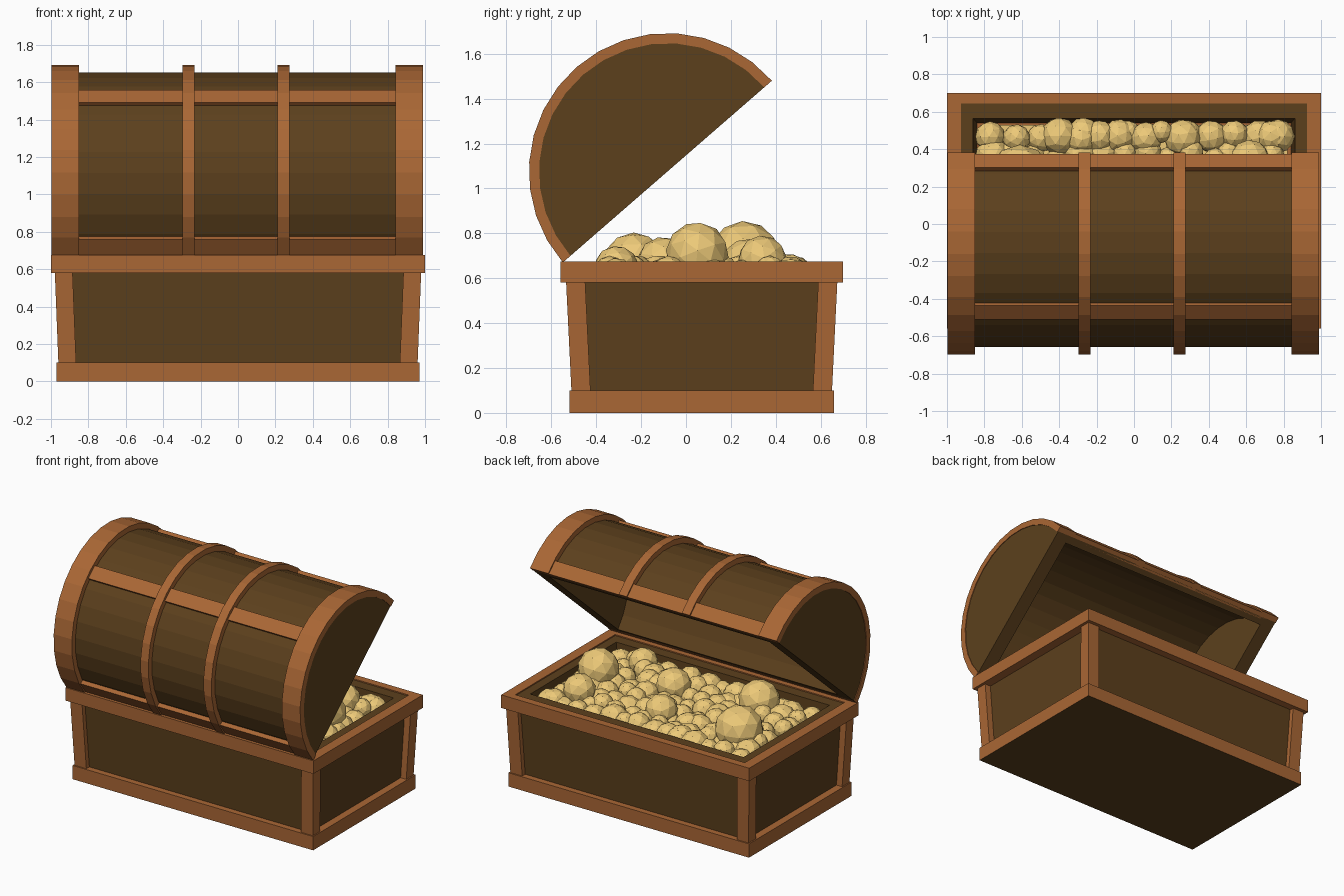
import bpy, bmesh, math, random
from mathutils import Matrix

if "Cube" in bpy.data.objects:
    bpy.data.objects.remove(bpy.data.objects["Cube"])

random.seed(4)
YC = 0.07                      # middle of the box in y
CY, CZ = -0.083, 1.075         # lid arc centre
A0, A1 = 41, 221               # lid arc from opening edge to hinge edge


def material(name, rgb):
    m = bpy.data.materials.new(name)
    m.diffuse_color = (*rgb, 1)
    m.use_nodes = True
    m.node_tree.nodes["Principled BSDF"].inputs["Base Color"].default_value = m.diffuse_color
    return m


TRIM = material("light_wood", (0.40, 0.135, 0.035))
DARK = material("dark_wood", (0.107, 0.051, 0.012))
GOLD = material("gold", (0.85, 0.59, 0.19))


def finish(name, bm, *mats):
    bmesh.ops.recalc_face_normals(bm, faces=bm.faces)
    me = bpy.data.meshes.new(name)
    bm.to_mesh(me)
    bm.free()
    for m in mats:
        me.materials.append(m)
    ob = bpy.data.objects.new(name, me)
    bpy.context.collection.objects.link(ob)
    return ob


def prism(bm, a, b):
    """Solid between two matching loops of points."""
    va, vb = [bm.verts.new(p) for p in a], [bm.verts.new(p) for p in b]
    n = len(va)
    for i in range(n):
        j = (i + 1) % n
        bm.faces.new((va[i], va[j], vb[j], vb[i]))
    return bm.faces.new(va), bm.faces.new(vb)


def rect(x0, x1, y0, y1, z):
    return [(x0, YC + y0, z), (x1, YC + y0, z), (x1, YC + y1, z), (x0, YC + y1, z)]


def centred(hx, hy, z):
    return rect(-hx, hx, -hy, hy, z)


def frame(name, loops, mat):
    """Closed ring skinned through rectangles (half x, half y, z)."""
    bm = bmesh.new()
    rings = [[bm.verts.new(p) for p in centred(*l)] for l in loops]
    for k, r in enumerate(rings):
        s = rings[(k + 1) % len(rings)]
        for i in range(4):
            j = (i + 1) % 4
            bm.faces.new((r[i], r[j], s[j], s[i]))
    return finish(name, bm, mat)


def arc(r, a0, a1, n):
    angles = [math.radians(a0 + (a1 - a0) * i / n) for i in range(n + 1)]
    return [(CY + r * math.cos(a), CZ + r * math.sin(a)) for a in angles]


def sector(name, x0, x1, r0, r1, mat, a0=A0, a1=A1, n=16):
    """Curved slab (or half disc when r0 is 0) running along x."""
    bm = bmesh.new()
    if r0 == 0:
        o = arc(r1, a0, a1, n)
        prism(bm, [(x0, *p) for p in o], [(x1, *p) for p in o])
    else:
        inner, outer = arc(r0, a0, a1, n), arc(r1, a0, a1, n)
        rows = [[bm.verts.new((x, *p)) for x, p in
                 ((x0, i), (x1, i), (x1, o), (x0, o))] for i, o in zip(inner, outer)]
        for r, s in zip(rows, rows[1:]):
            for i in range(4):
                j = (i + 1) % 4
                bm.faces.new((r[i], r[j], s[j], s[i]))
        bm.faces.new(rows[0])
        bm.faces.new(rows[-1])
    return finish(name, bm, mat)


# Base plinth with dark underside
bm = bmesh.new()
bottom, _ = prism(bm, centred(0.97, 0.59, 0), centred(0.97, 0.59, 0.10))
bottom.material_index = 1
finish("base_trim", bm, TRIM, DARK)

# Tapered walls and top rim
frame("box_walls", [(0.915, 0.545, 0.09), (0.935, 0.575, 0.667),
                    (0.86, 0.495, 0.667), (0.84, 0.47, 0.09)], DARK)
frame("top_rim", [(1.0, 0.63, 0.58), (1.0, 0.63, 0.675),
                  (0.925, 0.575, 0.675), (0.925, 0.575, 0.58)], TRIM)

# Corner posts
for sx in (-1, 1):
    for sy in (-1, 1):
        bm = bmesh.new()
        prism(bm, rect(sx * 0.865, sx * 0.96, sy * 0.495, sy * 0.58, 0.09),
              rect(sx * 0.885, sx * 0.98, sy * 0.52, sy * 0.605, 0.60))
        finish("corner_post", bm, TRIM)

# Lid barrel and end walls
sector("lid_barrel", -0.89, 0.882, 0.52, 0.577, DARK)
sector("lid_end_left", -0.992, -0.89, 0, 0.577, DARK)
sector("lid_end_right", 0.882, 0.985, 0, 0.577, DARK)

# Lid bands around the barrel
for x0, x1 in ((-0.997, -0.85), (-0.297, -0.233), (0.211, 0.275), (0.843, 0.99)):
    sector("lid_band", x0, x1, 0.572, 0.617, TRIM)

# Lid strips along the barrel
for a0, a1, r in ((A0, A0 + 9.5, 0.607), (126.2, 135.8, 0.597), (A1 - 9.5, A1, 0.607)):
    sector("lid_strip", -0.87, 0.87, 0.56, r, TRIM, a0, a1, 1)

# Gold bed
bm = bmesh.new()
prism(bm, centred(0.82, 0.46, 0.10), centred(0.82, 0.46, 0.57))
finish("gold_bed", bm, GOLD)

# Gold nuggets: large ones placed, small ones scattered on a jittered grid
nuggets = [(-0.61, 0.26, 0.69, 0.165), (-0.43, -0.23, 0.665, 0.14),
           (0.17, -0.10, 0.665, 0.12), (0.67, 0.05, 0.71, 0.14),
           (0.01, 0.27, 0.665, 0.11), (0.56, -0.31, 0.645, 0.10),
           (-0.40, 0.47, 0.60, 0.10), (0.26, 0.46, 0.61, 0.10),
           (0.62, 0.34, 0.68, 0.11), (-0.08, 0.47, 0.60, 0.09),
           (0.77, 0.47, 0.60, 0.09), (-0.27, 0.48, 0.60, 0.09)]
for i in range(14):
    for j in range(8):
        r = random.uniform(0.06, 0.10)
        x = -0.76 + i * 1.52 / 13 + random.uniform(-0.03, 0.03)
        y = YC - 0.40 + j * 0.80 / 7 + random.uniform(-0.03, 0.03)
        x = max(r - 0.85, min(0.85 - r, x))
        y = max(YC - 0.485 + r, min(YC + 0.485 - r, y))
        nuggets.append((x, y, random.uniform(0.66, 0.705) - r, r))
bm = bmesh.new()
for x, y, z, r in nuggets:
    turn = Matrix.Rotation(random.uniform(0, 6.28), 4, 'X') @ Matrix.Rotation(random.uniform(0, 6.28), 4, 'Z')
    bmesh.ops.create_icosphere(bm, subdivisions=2, radius=r,
                               matrix=Matrix.Translation((x, y, z)) @ turn)
finish("gold_nuggets", bm, GOLD)
